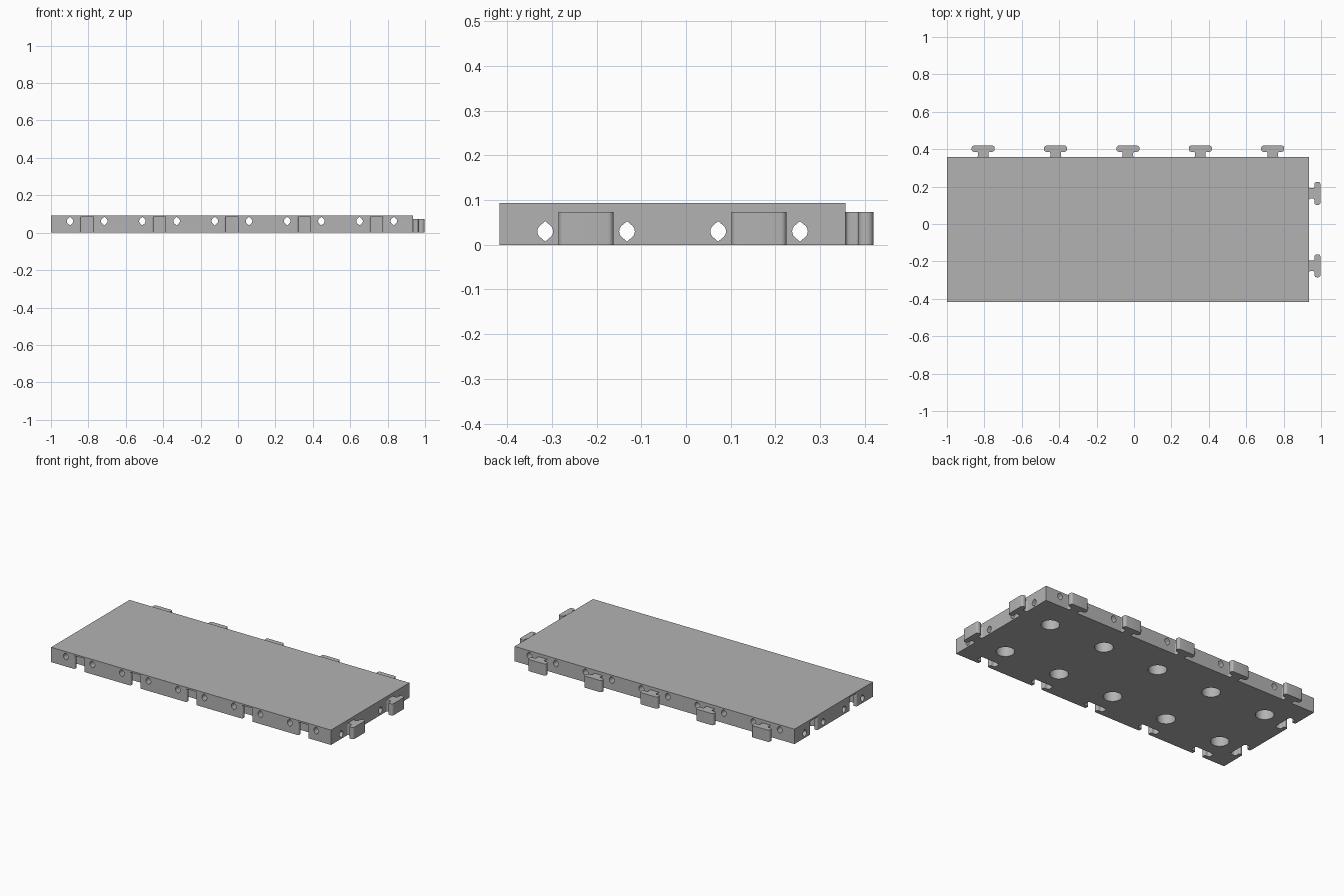
import bpy
import bmesh
import math

if "Cube" in bpy.data.objects:
    bpy.data.objects.remove(bpy.data.objects["Cube"])

CELL = 0.387
NX, NY = 5, 2
X0, Y0 = -1.0, -0.417
X1, Y1 = X0 + NX * CELL, Y0 + NY * CELL
TOP = 0.093
TAB_TOP = 0.073
SOCKET_TOP = 0.083
xs = [X0 + CELL * (i + 0.5) for i in range(NX)]
ys = [Y0 + CELL * (i + 0.5) for i in range(NY)]

grey = bpy.data.materials.new("grey plastic")
grey.use_nodes = True
colour = (0.45, 0.45, 0.45, 1)
grey.diffuse_color = colour
grey.node_tree.nodes["Principled BSDF"].inputs["Base Color"].default_value = colour


def prism(bm, outline, sweep):
    """Extrude a closed outline of 3D points along a vector."""
    base = [bm.verts.new(p) for p in outline]
    end = [bm.verts.new([a + b for a, b in zip(p, sweep)]) for p in outline]
    n = len(base)
    faces = [bm.faces.new(base), bm.faces.new(end[::-1])]
    for i in range(n):
        j = (i + 1) % n
        faces.append(bm.faces.new((base[i], end[i], end[j], base[j])))
    bmesh.ops.recalc_face_normals(bm, faces=faces)


def finish(name, bm):
    mesh = bpy.data.meshes.new(name)
    bm.to_mesh(mesh)
    bm.free()
    mesh.materials.append(grey)
    obj = bpy.data.objects.new(name, mesh)
    bpy.context.collection.objects.link(obj)
    return obj


def arc(cx, cy, r, start, stop, steps=6):
    return [(cx + r * math.cos(math.radians(start + (stop - start) * i / steps)),
             cy + r * math.sin(math.radians(start + (stop - start) * i / steps)))
            for i in range(steps + 1)]


def connector(gap, start):
    """T outline with rounded head and filleted neck; gap widens it for sockets."""
    neck, head, reach = 0.028 + gap, 0.0615 + gap, 0.062 + gap
    under = 0.029 - gap
    half = [(neck + 0.009, start)] if start < 0 else []
    half += arc(neck + 0.009, 0.009, 0.009, 270, 180)
    half += arc(neck + 0.008, under - 0.008, 0.008, 180, 90)
    half += arc(head - 0.013, under + 0.013, 0.013, 270, 360)
    half += arc(head - 0.013, reach - 0.013, 0.013, 0, 90)
    return half + [(-u, v) for u, v in reversed(half)]


def add_connectors(bm, outline, x_edge, y_edge, z0, z1):
    for x in xs:
        prism(bm, [(x + u, y_edge + v, z0) for u, v in outline], (0, 0, z1 - z0))
    for y in ys:
        prism(bm, [(x_edge + v, y + u, z0) for u, v in outline], (0, 0, z1 - z0))


# Slab
bm = bmesh.new()
prism(bm, [(X0, Y0, 0), (X1, Y0, 0), (X1, Y1, 0), (X0, Y1, 0)], (0, 0, TOP))
slab = finish("slab", bm)

# Sockets along the front and right edges, and round wells underneath
bm = bmesh.new()
add_connectors(bm, connector(0.004, -0.02), X0, Y0, -0.02, SOCKET_TOP)
for x in xs:
    for y in ys:
        prism(bm, [(a, b, -0.02) for a, b in arc(x, y, 0.052, 0, 360, 32)[:-1]],
              (0, 0, SOCKET_TOP + 0.02))
cutters = [finish("socket_cutter", bm)]

# Pointed cable holes running both ways through the slab
R = 0.0175
pointed = arc(0, 0, R, -45, 45) + [(0, R * 1.3)] + arc(0, 0, R, 135, 225) + [(0, -R * 1.3)]
along_y, along_x = bmesh.new(), bmesh.new()
for side in (-0.0915, 0.0915):
    for x in xs:
        prism(along_y, [(x + side + a, Y0 - 0.05, 0.062 + b) for a, b in pointed], (0, 1, 0))
    for y in ys:
        prism(along_x, [(X0 - 0.05, y + side + a, 0.03 + b) for a, b in pointed], (2.1, 0, 0))
cutters += [finish("long_hole_cutter", along_x), finish("cross_hole_cutter", along_y)]

# Cut the slab, then drop the cutters
bpy.context.view_layer.objects.active = slab
for cutter in cutters:
    cutter.hide_render = True
    mod = slab.modifiers.new(cutter.name, 'BOOLEAN')
    mod.operation = 'DIFFERENCE'
    mod.solver = 'EXACT'
    mod.object = cutter
    bpy.ops.object.modifier_apply(modifier=mod.name)
    bpy.data.objects.remove(cutter)

# Connector tabs along the back and left edges
bm = bmesh.new()
add_connectors(bm, connector(0, 0), X1, Y1, 0, TAB_TOP)
tabs = finish("connector_tabs", bm)

# Smooth the curved walls, keep the corners sharp
bpy.ops.object.select_all(action='DESELECT')
for obj in (slab, tabs):
    obj.select_set(True)
bpy.ops.object.shade_smooth_by_angle(angle=math.radians(30))
